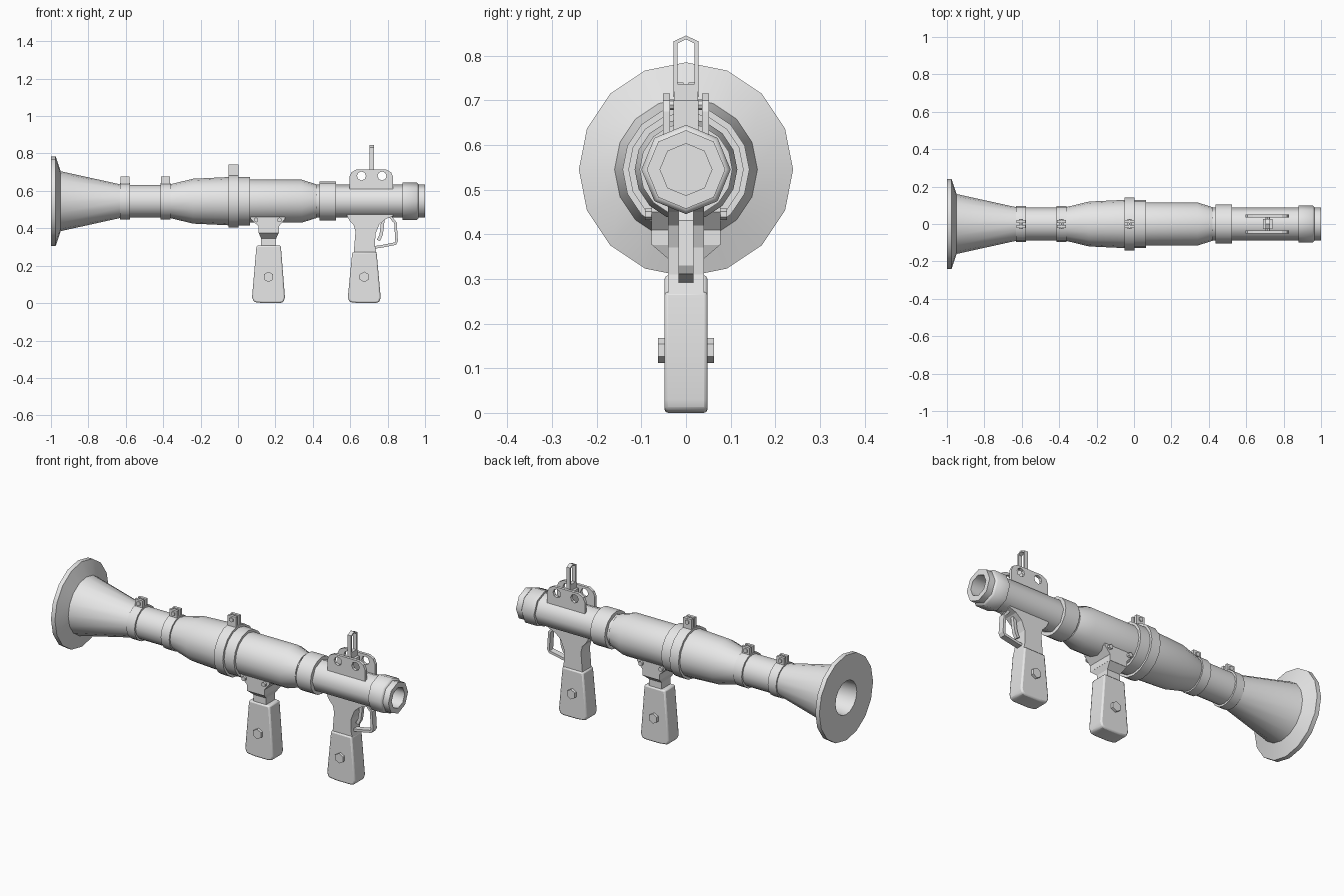
import bpy, bmesh, math
from mathutils import Vector

cube = bpy.data.objects.get("Cube")
if cube:
    bpy.data.objects.remove(cube, do_unlink=True)

AXIS = 0.545  # height of the tube axis

grey = bpy.data.materials.new("plain grey")
grey.use_nodes = True
grey.diffuse_color = (0.8, 0.8, 0.8, 1)
grey.node_tree.nodes["Principled BSDF"].inputs["Base Color"].default_value = (0.8, 0.8, 0.8, 1)


def finish(name, bm, smooth=None, bevel=0):
    bmesh.ops.recalc_face_normals(bm, faces=bm.faces)
    mesh = bpy.data.meshes.new(name)
    bm.to_mesh(mesh)
    bm.free()
    mesh.materials.append(grey)
    ob = bpy.data.objects.new(name, mesh)
    bpy.context.collection.objects.link(ob)
    if bevel:
        mod = ob.modifiers.new("rounded edges", "BEVEL")
        mod.width, mod.segments = bevel, 2
    if smooth:
        bpy.ops.object.select_all(action="DESELECT")
        ob.select_set(True)
        bpy.context.view_layer.objects.active = ob
        bpy.ops.object.shade_smooth_by_angle(angle=math.radians(smooth))
    return ob


def lathe(name, profile, sides, smooth=50):
    """Closed (x, radius) loop turned about the tube axis; radius 0 is a pole."""
    bm = bmesh.new()
    rings = []
    for x, r in profile:
        if r == 0:
            rings.append([bm.verts.new((x, 0, AXIS))] * sides)
        else:
            turn = [2 * math.pi * i / sides for i in range(sides)]
            rings.append([bm.verts.new((x, r * math.sin(a), AXIS + r * math.cos(a))) for a in turn])
    for a, b in zip(rings, rings[1:]):
        for i in range(sides):
            j = (i + 1) % sides
            bm.faces.new(list(dict.fromkeys((a[i], a[j], b[j], b[i]))))
    return finish(name, bm, smooth)


def band(name, x0, x1, r, sides=16):
    return lathe(name, [(x0, 0), (x0, r), (x1, r), (x1, 0)], sides, 50)


def prism(name, outline, y0, y1, **kw):
    """(x, z) outline extruded along y."""
    bm = bmesh.new()
    face = bm.faces.new([bm.verts.new((x, y0, z)) for x, z in outline])
    out = bmesh.ops.extrude_face_region(bm, geom=[face])["geom"]
    verts = [v for v in out if isinstance(v, bmesh.types.BMVert)]
    bmesh.ops.translate(bm, verts=verts, vec=(0, y1 - y0, 0))
    return finish(name, bm, **kw)


def box(name, x0, x1, y0, y1, z0, z1, **kw):
    return prism(name, [(x0, z0), (x1, z0), (x1, z1), (x0, z1)], y0, y1, **kw)


def pin(name, x, z, r, y0, y1, sides=6):
    turn = [2 * math.pi * i / sides + math.pi / 2 for i in range(sides)]
    return prism(name, [(x + r * math.cos(a), z + r * math.sin(a)) for a in turn], y0, y1)


def cut(ob, cutters):
    for c in cutters:
        mod = ob.modifiers.new("cut", "BOOLEAN")
        mod.operation, mod.solver, mod.object = "DIFFERENCE", "EXACT", c
    bpy.context.view_layer.update()
    graph = bpy.context.evaluated_depsgraph_get()
    mesh = bpy.data.meshes.new_from_object(ob.evaluated_get(graph))
    ob.modifiers.clear()
    ob.data = mesh
    for c in cutters:
        bpy.data.objects.remove(c, do_unlink=True)


def strip(name, path, half, y):
    """Bar of even thickness following an (x, z) path."""
    pts = [Vector(p) for p in path]
    left, right = [], []
    for i, p in enumerate(pts):
        d = (pts[min(i + 1, len(pts) - 1)] - pts[max(i - 1, 0)]).normalized()
        n = Vector((-d.y, d.x)) * half
        left.append(p + n)
        right.append(p - n)
    return prism(name, left + right[::-1], -y, y)


# Tube: flared exhaust, rear tube, thick middle, muzzle
lathe("exhaust_bell", [(-0.6, 0), (-0.6, 0.07), (-1, 0.095), (-1, 0.24), (-0.975, 0.24),
                       (-0.948, 0.16), (-0.63, 0.09), (-0.6, 0.088), (-0.6, 0)], 16, 30)
band("rear_tube", -0.62, -0.34, 0.087)
lathe("middle_body", [(-0.36, 0), (-0.36, 0.091), (-0.24, 0.12), (-0.05, 0.129), (0.065, 0.129),
                      (0.065, 0.115), (0.34, 0.115), (0.42, 0.09), (0.42, 0)], 16, 40)
lathe("muzzle_tube", [(0.4, 0), (0.4, 0.088), (1, 0.088), (1, 0.058),
                      (0.9, 0.058), (0.9, 0)], 8, 50)
band("front_band", 0.435, 0.525, 0.104)
lathe("muzzle_ring", [(0.88, 0.08), (0.88, 0.1), (0.955, 0.1), (0.965, 0.09), (0.965, 0.08)], 8)

# Clamps with split lugs and bolts
for name, x0, x1, r, top in (("rear_clamp", -0.63, -0.578, 0.097, 0.677),
                             ("second_clamp", -0.415, -0.362, 0.097, 0.677),
                             ("main_clamp", -0.052, 0.004, 0.142, 0.74)):
    band(name, x0, x1, r)
    mid = (x0 + x1) / 2
    for side in (-1, 1):
        lo, hi = sorted((side * 0.006, side * 0.022))
        box(name + "_lug", x0 + 0.002, x1 - 0.002, lo, hi, AXIS + r - 0.02, top)
    pin(name + "_bolt", mid, top - 0.02, 0.013, -0.028, 0.028)

# Sight mount: two plates with holes, and a folding leaf
for name, s in (("right", -1), ("left", 1)):
    lo, hi = sorted((s * 0.036, s * 0.052))
    plate = prism(name + "_sight_plate", [(0.595, 0.6), (0.83, 0.6), (0.83, 0.675), (0.818, 0.7), (0.79, 0.715),
                                          (0.635, 0.715), (0.607, 0.7), (0.595, 0.675)], lo, hi)
    cut(plate, [pin("hole_cutter", x, 0.68, 0.024, lo - 0.02, hi + 0.02, 8) for x in (0.66, 0.77)])
box("sight_base", 0.69, 0.74, -0.028, 0.028, 0.61, 0.7)
pin("sight_pin", 0.715, 0.69, 0.012, -0.05, 0.05, 8)


def leaf_loop(bm, x, w, z0, z1, point):
    ring = [(-w, z0), (0, z0 - point), (w, z0), (w, z1), (0, z1 + point), (-w, z1)]
    return [bm.verts.new((x, y, z)) for y, z in ring]


bm = bmesh.new()
loops = [leaf_loop(bm, x, w, z0, z1, p) for x, w, z0, z1, p in (
    (0.704, 0.028, 0.72, 0.832, 0.013), (0.726, 0.028, 0.72, 0.832, 0.013),
    (0.726, 0.019, 0.736, 0.827, 0.01), (0.704, 0.019, 0.736, 0.827, 0.01))]
for a, b in zip(loops, loops[1:] + loops[:1]):
    for i in range(6):
        j = (i + 1) % 6
        bm.faces.new((a[i], a[j], b[j], b[i]))
finish("sight_leaf", bm)
box("sight_leaf_foot", 0.704, 0.726, -0.027, 0.027, 0.69, 0.736)

# Trigger housing, guard and trigger
prism("trigger_housing", [(0.583, 0.49), (0.583, 0.465), (0.597, 0.44), (0.62, 0.415), (0.628, 0.38),
                          (0.618, 0.26), (0.742, 0.26), (0.732, 0.31), (0.735, 0.37), (0.755, 0.42),
                          (0.79, 0.45), (0.83, 0.465), (0.83, 0.49)], -0.04, 0.04)
strip("trigger_guard", [(0.725, 0.298), (0.76, 0.302), (0.842, 0.318), (0.848, 0.33),
                        (0.842, 0.43), (0.83, 0.442), (0.81, 0.47)], 0.007, 0.017)
strip("trigger", [(0.775, 0.45), (0.77, 0.4), (0.765, 0.365), (0.75, 0.335)], 0.009, 0.01)

# Two handles with hex bolts through them
for name, x, top in (("rear_handle", 0.675, 0.272), ("front_handle", 0.163, 0.308)):
    prism(name, [(x - 0.064, top), (x - 0.088, 0.03), (x - 0.078, 0.006), (x - 0.03, 0), (x + 0.06, 0),
                 (x + 0.08, 0.006), (x + 0.088, 0.03), (x + 0.066, top)], -0.048, 0.048, smooth=30, bevel=0.008)
    pin(name + "_bolt", x, 0.14, 0.028, -0.063, 0.063)

# Front handle bracket, tapered neck and side bolts
prism("handle_bracket", [(0.068, 0.47), (0.068, 0.45), (0.11, 0.41), (0.11, 0.376), (0.218, 0.376),
                         (0.218, 0.41), (0.252, 0.45), (0.252, 0.47)], -0.077, 0.077)
bm = bmesh.new()
bmesh.ops.create_cube(bm, size=1)
for v in bm.verts:
    up = v.co.z > 0
    v.co = (0.164 + v.co.x * (0.108 if up else 0.08), v.co.y * (0.154 if up else 0.08), 0.377 if up else 0.345)
finish("bracket_taper", bm)
box("handle_neck", 0.124, 0.204, -0.04, 0.04, 0.29, 0.347)
for x in (0.097, 0.222):
    pin("bracket_bolt", x, 0.445, 0.013, -0.092, 0.092)
